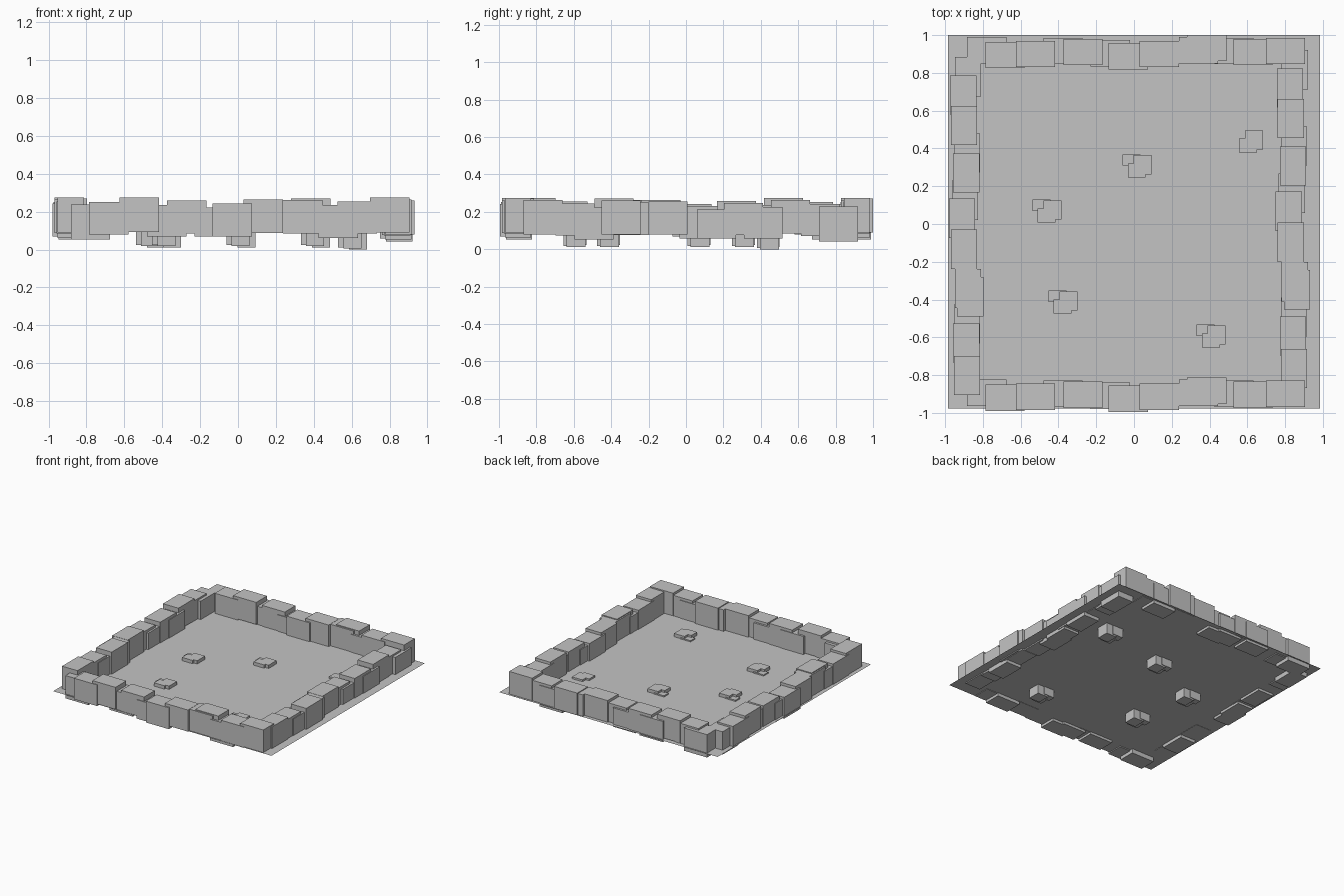
import bpy, bmesh

if "Cube" in bpy.data.objects:
    bpy.data.objects.remove(bpy.data.objects["Cube"])

grey = bpy.data.materials.new("stone_grey")
grey.diffuse_color = (0.55, 0.55, 0.55, 1)
grey.use_nodes = True
grey.node_tree.nodes["Principled BSDF"].inputs["Base Color"].default_value = grey.diffuse_color


def add_box(bm, x0, x1, y0, y1, z0, z1):
    """Add a box given by its bounds."""
    verts = bmesh.ops.create_cube(bm, size=1)["verts"]
    for v in verts:
        v.co.x = x0 if v.co.x < 0 else x1
        v.co.y = y0 if v.co.y < 0 else y1
        v.co.z = z0 if v.co.z < 0 else z1


def finish(bm, name):
    mesh = bpy.data.meshes.new(name)
    bm.to_mesh(mesh)
    bm.free()
    mesh.materials.append(grey)
    obj = bpy.data.objects.new(name, mesh)
    bpy.context.collection.objects.link(obj)
    return obj


# Ground sheet
bm = bmesh.new()
bmesh.ops.create_grid(bm, x_segments=1, y_segments=1, size=1)
for v in bm.verts:
    v.co = (v.co.x * 0.985, v.co.y * 0.988 + 0.012, 0.088)
finish(bm, "ground_sheet")

# One row of uneven wall blocks: left edge, outer edge, bottom, top
ROW = [
    (-0.883, -0.963, 0.052, 0.238),
    (-0.787, -0.989, 0.080, 0.252),
    (-0.625, -0.984, 0.094, 0.274),
    (-0.480, -0.968, 0.068, 0.236),
    (-0.374, -0.973, 0.086, 0.258),
    (-0.230, -0.979, 0.068, 0.222),
    (-0.135, -0.995, 0.068, 0.242),
    (0.029, -0.984, 0.088, 0.264),
    (0.238, -0.963, 0.086, 0.263),
    (0.281, -0.952, 0.090, 0.270),
    (0.425, -0.968, 0.062, 0.234),
    (0.526, -0.973, 0.084, 0.255),
    (0.698, -0.968, 0.090, 0.274),
]
LENGTH, DEPTH = 0.208, 0.139


def wall(name, turned, dx, dy, dz):
    """Lay the row along x, or turned a quarter to run along y."""
    bm = bmesh.new()
    for x, y, z0, z1 in ROW:
        bounds = (x, x + LENGTH, y, y + DEPTH)
        if turned:
            bounds = (y, y + DEPTH, -x - LENGTH, -x)
        add_box(bm, *bounds, z0, z1)
    finish(bm, name).location = (dx, dy, dz)


wall("front_wall", False, 0, 0, 0)
wall("back_wall", False, 0, 1.814, 0)
wall("left_wall", True, 0.015, 0, 0)
wall("right_wall", True, 1.745, 0.037, -0.010)

# Clustered floor stones, sunk through the sheet
STONES = [(-0.06, 0.369, 0), (-0.538, 0.13, 0), (-0.453, -0.353, 0),
          (0.332, -0.533, 0), (0.529, 0.501, -0.012)]
for i, place in enumerate(STONES):
    bm = bmesh.new()
    add_box(bm, 0, 0.095, -0.06, 0, 0.024, 0.098)
    add_box(bm, 0.027, 0.122, -0.122, -0.048, 0.018, 0.115)
    add_box(bm, 0.058, 0.153, -0.106, -0.005, 0.012, 0.115)
    finish(bm, f"floor_stone_{i + 1}").location = place
